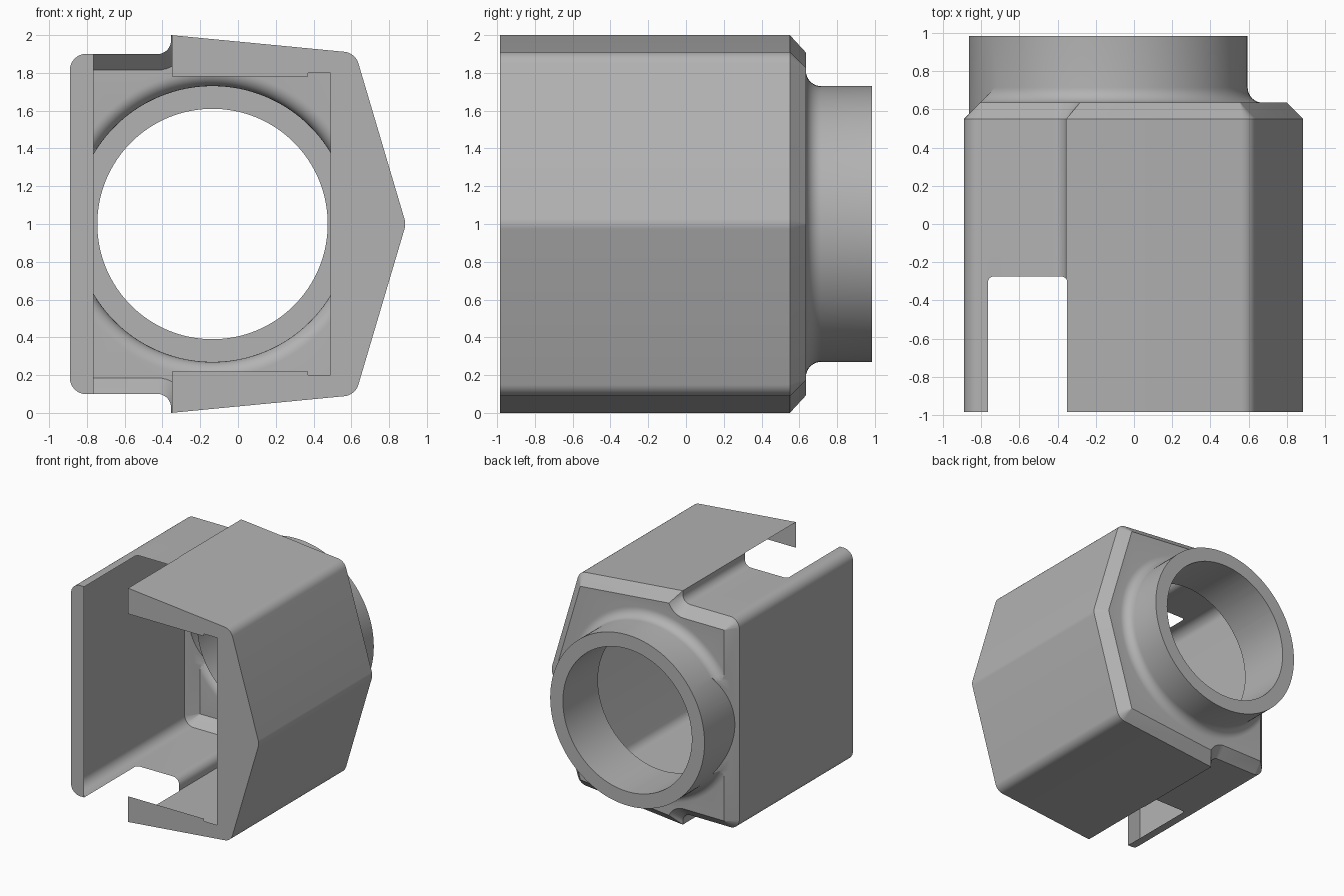
import bpy, bmesh, math
from mathutils import Vector

old = bpy.data.objects.get("Cube")
if old:
    bpy.data.objects.remove(old, do_unlink=True)

FRONT, SHOULDER, BACK, END = -0.985, 0.55, 0.635, 0.985
CHAMFER = BACK - SHOULDER
BORE_X = -0.135

grey = bpy.data.materials.new("plain_grey")
grey.use_nodes = True
grey.diffuse_color = (0.45, 0.45, 0.45, 1)
grey.node_tree.nodes["Principled BSDF"].inputs["Base Color"].default_value = (0.45, 0.45, 0.45, 1)


def make(name, bm):
    bmesh.ops.remove_doubles(bm, verts=bm.verts, dist=0.0002)
    bmesh.ops.recalc_face_normals(bm, faces=bm.faces)
    mesh = bpy.data.meshes.new(name)
    bm.to_mesh(mesh)
    bm.free()
    mesh.materials.append(grey)
    obj = bpy.data.objects.new(name, mesh)
    bpy.context.collection.objects.link(obj)
    return obj


def arc(cx, cy, r, a0, a1, n=8):
    angles = [math.radians(a0 + (a1 - a0) * i / n) for i in range(n + 1)]
    return [(cx + r * math.cos(a), cy + r * math.sin(a)) for a in angles]


def loft(name, sections):
    """Solid through matching closed loops of points."""
    bm = bmesh.new()
    loops = [[bm.verts.new(p) for p in s] for s in sections]
    n = len(loops[0])
    for a, b in zip(loops, loops[1:]):
        for i in range(n):
            j = (i + 1) % n
            bm.faces.new((a[i], a[j], b[j], b[i]))
    bm.faces.new(loops[0])
    bm.faces.new(loops[-1])
    return make(name, bm)


def revolve(name, profile, clip=False, steps=128):
    """Closed (radius, y) profile turned around the bore axis."""
    bm = bmesh.new()
    rings = []
    for k in range(steps):
        a = math.tau * k / steps
        rings.append([bm.verts.new((BORE_X + r * math.cos(a), y, 1 + r * math.sin(a)))
                      for r, y in profile])
    n = len(profile)
    for k in range(steps):
        a, b = rings[k], rings[(k + 1) % steps]
        for i in range(n):
            j = (i + 1) % n
            bm.faces.new((a[i], a[j], b[j], b[i]))
    if clip:  # trim along the continued chamfer plane on the flat side
        cut = bmesh.ops.bisect_plane(
            bm, geom=bm.verts[:] + bm.edges[:] + bm.faces[:],
            plane_co=Vector((-0.89 + CHAMFER, BACK, 1)), plane_no=Vector((-1, 1, 0)),
            clear_outer=True)
        edges = [e for e in cut["geom_cut"] if isinstance(e, bmesh.types.BMEdge)]
        bmesh.ops.triangle_fill(bm, use_beauty=True, edges=edges)
    return make(name, bm)


def housing_outline(inset):
    """Outer outline in x and height above the middle, mirrored below."""
    top = arc(-0.804, 0.815, 0.086 - inset, 180, 90)
    top += arc(-0.425, 0.97, 0.07 + inset, -90, -23.8 if inset else 0)
    top.append(top[-1] if inset else (-0.355, 1.0))
    top += arc(0.555, 0.826, 0.086 - inset, 84.5, 16.5)
    top += arc(0.785, 0, 0.1 - inset, 16.5, 0, 4)
    return top + [(x, -z) for x, z in reversed(top[:-1])]


# Housing with chamfered rear edge
outer, inner = housing_outline(0), housing_outline(CHAMFER)
body = loft("housing", [[(x, y, 1 + z) for x, z in line] for line, y in
                        ((outer, FRONT), (outer, SHOULDER), (inner, BACK))])

# Rear pipe and its fillet
pipe = revolve("pipe", [(0.55, 0.53), (0.73, 0.53), (0.73, END), (0.55, END)])
fillet = revolve("fillet", [(0.66, 0.6), (0.81, 0.6)]
                 + arc(0.81, BACK + 0.08, 0.08, 270, 180) + [(0.66, BACK + 0.08)], clip=True)

# Cutters: round bore, grooved cavity, side slot
bore = loft("bore_cutter", [[(BORE_X + x, y, 1 + z) for x, z in arc(0, 0, 0.61, 0, 360, 128)[:-1]]
                            for y in (0.4, 1.1)])
half = [(-0.765, 0.8), (-0.64, 0.8), (-0.64, 0.78), (0.37, 0.78), (0.37, 0.8), (0.49, 0.8)]
cavity_line = half + [(x, -z) for x, z in reversed(half)]
cavity = loft("cavity_cutter", [[(x, y, 1 + z) for x, z in cavity_line] for y in (-1.1, 0.512)])
slot_line = ([(-0.765, -1.1)] + arc(-0.735, -0.305, 0.03, 180, 90)
             + arc(-0.38, -0.305, 0.03, 90, 0) + [(-0.35, -1.1)])
slot = loft("slot_cutter", [[(x, y, z) for x, y in slot_line] for z in (-0.1, 2.1)])

for tool, op in ((pipe, "UNION"), (fillet, "UNION"), (bore, "DIFFERENCE"),
                 (cavity, "DIFFERENCE"), (slot, "DIFFERENCE")):
    mod = body.modifiers.new(tool.name, "BOOLEAN")
    mod.operation, mod.object, mod.solver = op, tool, "EXACT"
    tool.hide_render = True

# Bake the cuts and remove the helpers
bpy.context.view_layer.update()
evaluated = body.evaluated_get(bpy.context.evaluated_depsgraph_get())
result = bpy.data.meshes.new_from_object(evaluated)
body.modifiers.clear()
body.data = result
for tool in (pipe, fillet, bore, cavity, slot):
    bpy.data.objects.remove(tool, do_unlink=True)

bpy.ops.object.select_all(action="DESELECT")
body.select_set(True)
bpy.context.view_layer.objects.active = body
bpy.ops.object.shade_smooth_by_angle(angle=math.radians(25))
